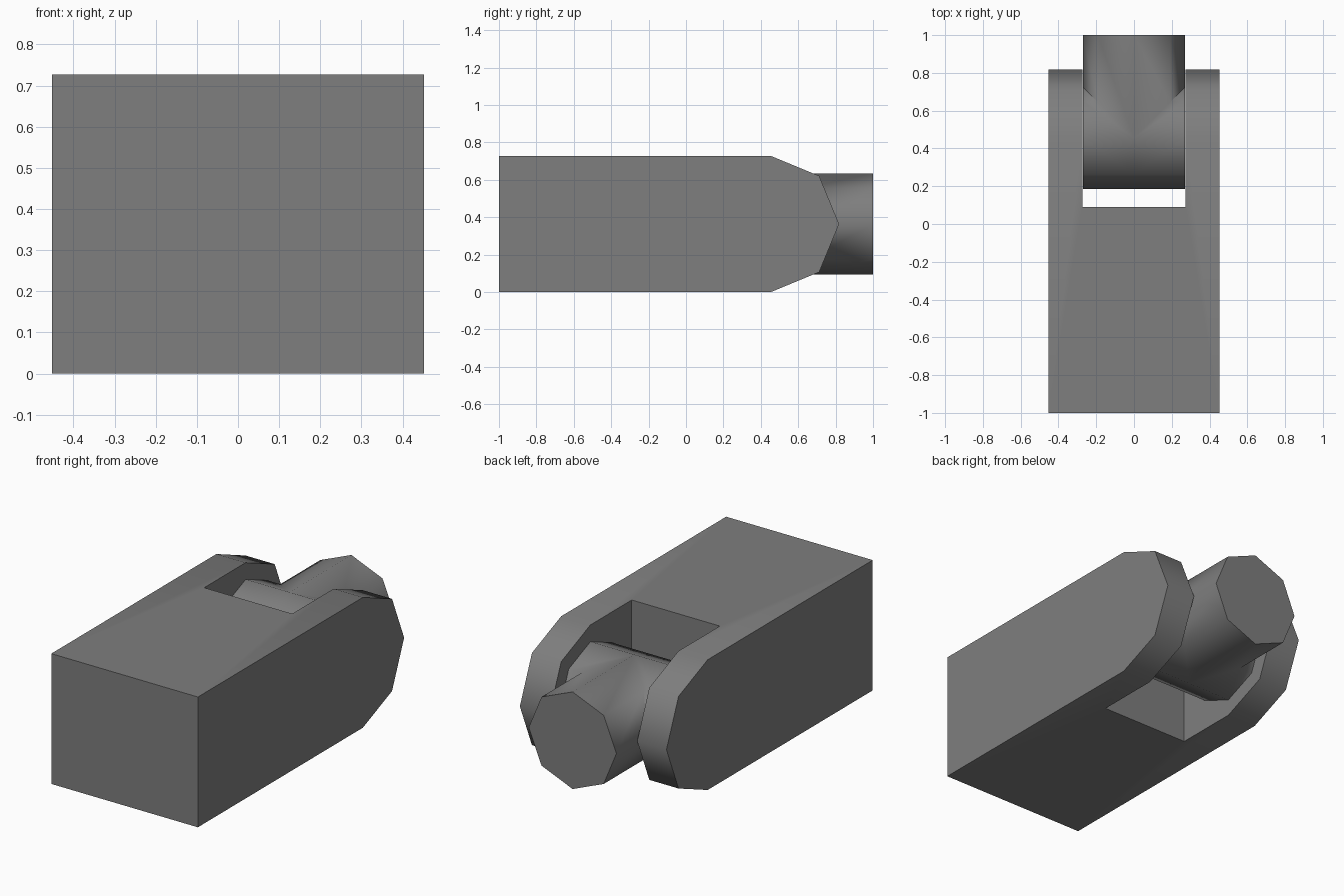
import bpy, bmesh, math

if "Cube" in bpy.data.objects:
    bpy.data.objects.remove(bpy.data.objects["Cube"])

CY, CZ = 0.455, 0.3635      # hinge centre
R_FORK, R_PIN = 0.3635, 0.271
W_FORK, W_SLOT = 0.4525, 0.272

grey = bpy.data.materials.new("mid_grey")
grey.diffuse_color = (0.21, 0.21, 0.21, 1)
grey.use_nodes = True
grey.node_tree.nodes["Principled BSDF"].inputs["Base Color"].default_value = grey.diffuse_color


def make(name, bm, smooth=True):
    bmesh.ops.remove_doubles(bm, verts=bm.verts, dist=0.0015)
    bmesh.ops.recalc_face_normals(bm, faces=bm.faces)
    me = bpy.data.meshes.new(name)
    bm.to_mesh(me)
    bm.free()
    me.materials.append(grey)
    ob = bpy.data.objects.new(name, me)
    bpy.context.collection.objects.link(ob)
    return ob


def activate(ob):
    bpy.ops.object.select_all(action='DESELECT')
    ob.select_set(True)
    bpy.context.view_layer.objects.active = ob


def smooth(ob):
    activate(ob)
    bpy.ops.object.shade_smooth_by_angle(angle=math.radians(50))


def loft(bm, a, b):
    """Join two rings of points with side faces; return both vertex rings."""
    va = [bm.verts.new(p) for p in a]
    vb = [bm.verts.new(p) for p in b]
    n = len(a)
    for i in range(n):
        j = (i + 1) % n
        bm.faces.new((va[i], va[j], vb[j], vb[i]))
    return va, vb


def octagon(r):
    return [(r * math.cos(i * math.pi / 4), r * math.sin(i * math.pi / 4)) for i in range(8)]


# Fork body: box with a half-octagon rounded end
prof = [(-1, 0)]
prof += [(CY + R_FORK * math.cos(a), CZ + R_FORK * math.sin(a))
         for a in (math.pi / 4 * k for k in range(-2, 3))]
prof += [(-1, 2 * CZ)]
bm = bmesh.new()
left, right = loft(bm, [(-W_FORK, y, z) for y, z in prof], [(W_FORK, y, z) for y, z in prof])
bm.faces.new(left)
bm.faces.new(right)
fork = make("fork_body", bm)

# Slot between the fork arms
bm = bmesh.new()
bmesh.ops.create_cube(bm, size=1)
for v in bm.verts:
    v.co = (v.co.x * 2 * W_SLOT, 0.09 if v.co.y < 0 else 1.2, v.co.z * 2)
cutter = make("slot_cutter", bm)
cutter.hide_render = True
mod = fork.modifiers.new("slot", 'BOOLEAN')
mod.operation = 'DIFFERENCE'
mod.solver = 'EXACT'
mod.object = cutter
activate(fork)
bpy.ops.object.modifier_apply(modifier=mod.name)
bpy.data.objects.remove(cutter, do_unlink=True)
smooth(fork)

# T-shaped pin: cross hub mitred into the outgoing shaft
bm = bmesh.new()
ring = octagon(R_PIN)
for s in (-1, 1):
    end, _ = loft(bm, [(s * R_PIN, CY + u, CZ + v) for u, v in ring],
                  [(s * max(u, 0), CY + u, CZ + v) for u, v in ring])
    bm.faces.new(end)
_, tip = loft(bm, [(u, CY + abs(u), CZ + v) for u, v in ring],
              [(u, 1, CZ + v) for u, v in ring])
bm.faces.new(tip)
smooth(make("hinge_tee", bm))
